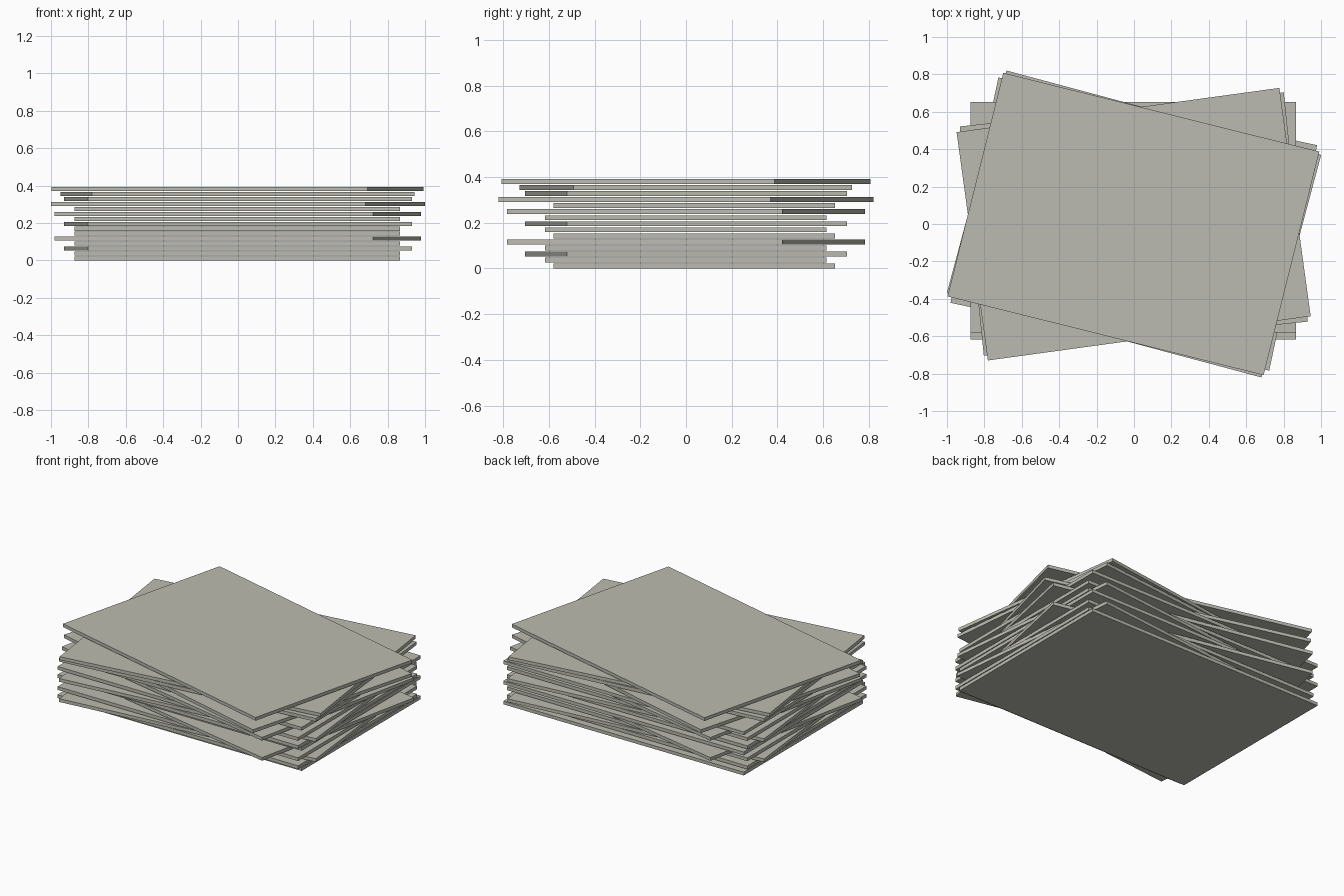
import bpy, bmesh, math
from mathutils import Matrix, Vector

if "Cube" in bpy.data.objects:
    bpy.data.objects.remove(bpy.data.objects["Cube"])

WIDTH, DEPTH, THICK = 1.742, 1.232, 0.0215
PITCH = 0.0264

paper = bpy.data.materials.new("warm_grey_paper")
paper.diffuse_color = (0.50, 0.50, 0.44, 1)
paper.use_nodes = True
paper.node_tree.nodes["Principled BSDF"].inputs["Base Color"].default_value = paper.diffuse_color


def add_sheet(index, x, y, angle):
    """One flat sheet, turned about its centre and laid at its level."""
    bm = bmesh.new()
    place = (Matrix.Translation((x, y, index * PITCH + THICK / 2))
             @ Matrix.Rotation(math.radians(angle), 4, 'Z')
             @ Matrix.Diagonal(Vector((WIDTH, DEPTH, THICK, 1))))
    bmesh.ops.create_cube(bm, size=1, matrix=place)
    mesh = bpy.data.meshes.new(f"sheet_{index + 1}")
    bm.to_mesh(mesh)
    bm.free()
    mesh.materials.append(paper)
    obj = bpy.data.objects.new(mesh.name, mesh)
    bpy.context.collection.objects.link(obj)


# Repeating kinds of sheet: centre x, centre y, turn in degrees
shifted = (-0.004, 0.036, 0)
straight = (-0.004, -0.001, 0)
turned_left = (-0.001, 0, 6)
turned_right = (-0.001, 0, -12)

# The stack from bottom to top
stack = [shifted, straight, turned_left, straight, turned_right] * 2
stack += [shifted, (0, 0, -15), turned_left, (-0.002, -0.001, 7.8), (-0.003, 0, -14)]
# The second group has its two lowest-to-highest levels in its own order
for i, sheet in enumerate(stack):
    add_sheet(i, *sheet)
